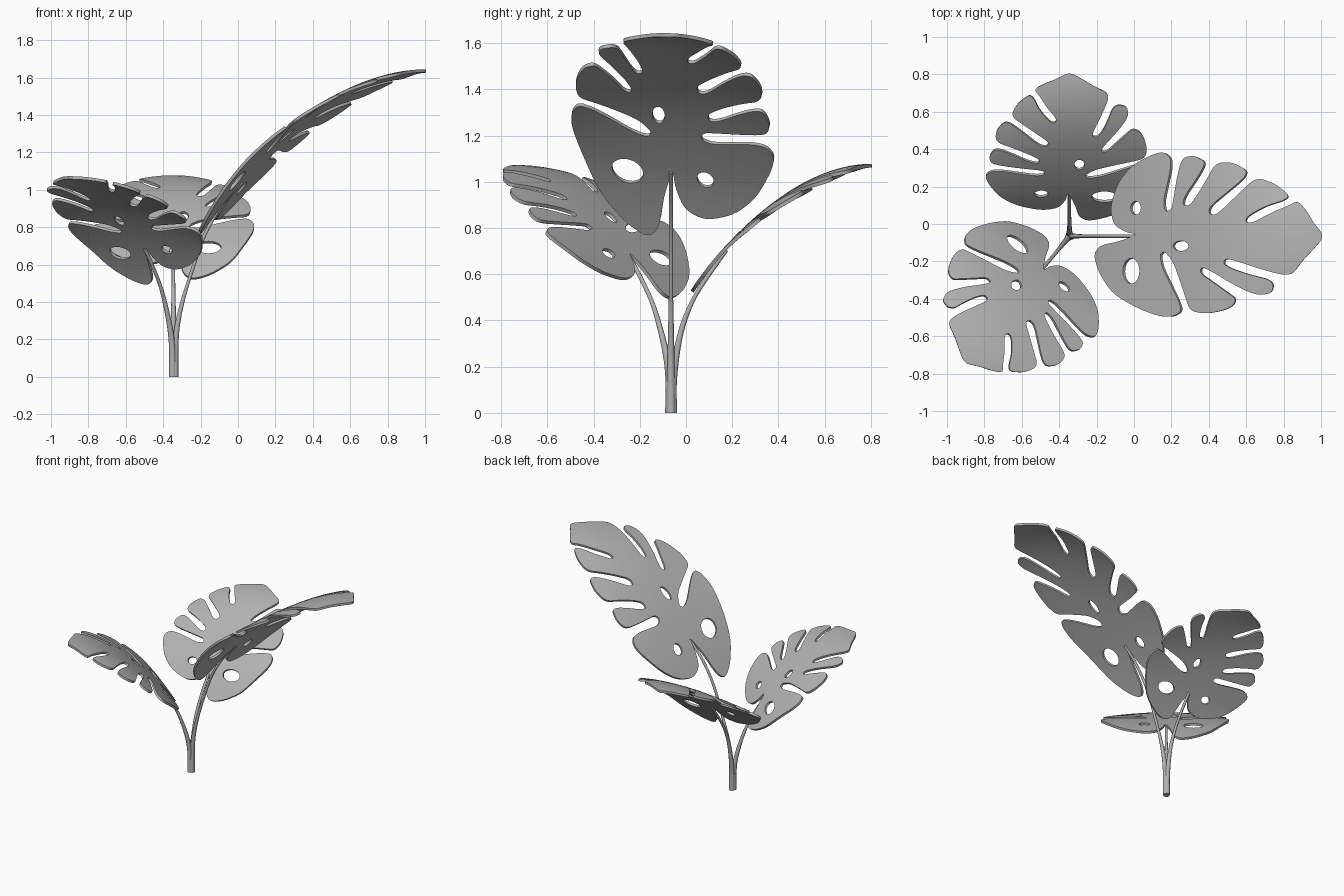
import bpy, bmesh, math
from mathutils import Vector

if "Cube" in bpy.data.objects:
    bpy.data.objects.remove(bpy.data.objects["Cube"])

BASE = Vector((-0.345, -0.065, 0))
mat = bpy.data.materials.new("plant_grey")
mat.diffuse_color = (0.45, 0.45, 0.45, 1)
mat.use_nodes = True
mat.node_tree.nodes["Principled BSDF"].inputs["Base Color"].default_value = mat.diffuse_color

# Leaf outline: (position along the midrib, sideways offset); 0 = stalk joint, 1 = tip
LEFT = [(0, .01), (-.06, .02), (-.125, .06), (-.145, .15), (-.105, .28), (-.03, .375),
        (.08, .435), (.15, .45), (.185, .415),
        (.185, .36), (.165, .27), (.145, .18), (.155, .13), (.19, .14), (.2, .2), (.215, .29),
        (.235, .38), (.255, .42), (.31, .43), (.37, .40),
        (.36, .36), (.315, .29), (.26, .21), (.25, .165), (.285, .16), (.33, .22), (.385, .31),
        (.42, .375), (.46, .395), (.53, .39), (.6, .35),
        (.585, .31), (.5, .24), (.4, .16), (.39, .12), (.43, .11), (.5, .175), (.58, .25),
        (.635, .3), (.68, .305), (.76, .275), (.83, .215),
        (.8, .19), (.7, .16), (.6, .105), (.59, .075), (.63, .07), (.73, .125), (.82, .16),
        (.875, .19), (.925, .13), (.96, .07), (1.02, 0)]
RIGHT = [(.95, -.08), (.9, -.13), (.845, -.205), (.78, -.205),
         (.67, -.175), (.53, -.13), (.48, -.12), (.47, -.15), (.53, -.18), (.63, -.21),
         (.715, -.23), (.745, -.26), (.73, -.305), (.67, -.315), (.61, -.3),
         (.51, -.25), (.4, -.185), (.35, -.165), (.345, -.2), (.42, -.25), (.49, -.3),
         (.54, -.335), (.52, -.375), (.46, -.4), (.37, -.415), (.29, -.40),
         (.265, -.33), (.235, -.24), (.2, -.14), (.15, -.08), (.125, -.1), (.14, -.17),
         (.185, -.26), (.225, -.34), (.245, -.4), (.2, -.43), (.12, -.43), (0, -.385),
         (-.13, -.31), (-.205, -.2), (-.235, -.1), (-.2, -.05), (-.1, -.03), (-.03, -.005)]
# Holes: centre, half sizes
HOLES = [(-.03, -.187, .045, .068), (-.005, .15, .028, .036), (.24, -.053, .042, .027)]


def round_off(pts, times=2, r=0.22):
    """Corner cutting on a closed outline."""
    for _ in range(times):
        out = []
        for i, a in enumerate(pts):
            b = pts[(i + 1) % len(pts)]
            out.append((a[0] + (b[0] - a[0]) * r, a[1] + (b[1] - a[1]) * r))
            out.append((b[0] + (a[0] - b[0]) * r, b[1] + (a[1] - b[1]) * r))
        pts = out
    return pts


def select_only(ob):
    bpy.ops.object.select_all(action='DESELECT')
    ob.select_set(True)
    bpy.context.view_layer.objects.active = ob


def leaf(name, yaw, h0, length, z0, rise, roll):
    bm = bmesh.new()
    loops = [round_off(LEFT + RIGHT)]
    for cx, cy, a, b in HOLES:
        loops.append([(cx + a * math.cos(i * math.tau / 20), cy + b * math.sin(i * math.tau / 20))
                      for i in range(20)])
    for loop in loops:
        vs = [bm.verts.new((p, v, 0)) for p, v in loop]
        for i, v in enumerate(vs):
            bm.edges.new((v, vs[(i + 1) % len(vs)]))
    bmesh.ops.triangle_fill(bm, use_beauty=True, edges=bm.edges[:], normal=(0, 0, 1))
    # Cross and lengthwise cuts so the blade can arch
    cuts = [((-.213 + i * .04, 0, 0), (1, 0, 0)) for i in range(31)]
    cuts += [((0, -.403 + i * .08, 0), (0, 1, 0)) for i in range(11)]
    for co, no in cuts:
        bmesh.ops.bisect_plane(bm, geom=bm.verts[:] + bm.edges[:] + bm.faces[:], dist=1e-4,
                               plane_co=co, plane_no=no)
    bm.normal_update()
    bmesh.ops.reverse_faces(bm, faces=[f for f in bm.faces if f.normal.z < 0])
    # Arch the blade and set it in place
    d = Vector((math.cos(yaw), math.sin(yaw), 0))
    side = Vector((-d.y, d.x, 0))
    for vert in bm.verts:
        p, v = vert.co.x, vert.co.y
        z = z0 + rise * (1 - max(1 - p, 0) ** 1.9) - (0.7 * rise * p * p if p < 0 else 0)
        z -= roll * v * (1 - 0.8 * p) + 0.45 * v * v * max(p, 0)
        vert.co = BASE + d * (h0 + length * p) + side * v + Vector((0, 0, z))
    me = bpy.data.meshes.new(name)
    bm.to_mesh(me)
    bm.free()
    me.materials.append(mat)
    ob = bpy.data.objects.new(name, me)
    bpy.context.collection.objects.link(ob)
    mod = ob.modifiers.new("thickness", 'SOLIDIFY')
    mod.thickness = 0.016
    mod.offset = 0
    select_only(ob)
    bpy.ops.object.modifier_apply(modifier=mod.name)
    bpy.ops.object.shade_smooth_by_angle(angle=math.radians(40))


def catmull(pts, n=6):
    pts = [pts[0]] + pts + [pts[-1]]
    out = []
    for a, b, c, d in zip(pts, pts[1:], pts[2:], pts[3:]):
        for k in range(n):
            t = k / n
            out.append(tuple(.5 * (2 * q + (r - p) * t + (2 * p - 5 * q + 4 * r - s) * t * t
                                   + (3 * q - p - 3 * r + s) * t ** 3)
                             for p, q, r, s in zip(a, b, c, d)))
    return out + [pts[-1]]


def stalk(name, yaw, path):
    """Tapered tube along (outward, height) points."""
    d = Vector((math.cos(yaw), math.sin(yaw), 0))
    pts = catmull(path)
    cu = bpy.data.curves.new(name, 'CURVE')
    cu.dimensions = '3D'
    cu.bevel_depth = 1
    cu.bevel_resolution = 3
    cu.use_fill_caps = True
    sp = cu.splines.new('POLY')
    sp.points.add(len(pts) - 1)
    for pt, (h, z) in zip(sp.points, pts):
        co = BASE + d * h + Vector((0, 0, z))
        pt.co = (*co, 1)
        pt.radius = 0.0095 + 0.011 * max(0, 1 - z / 0.5)
    ob = bpy.data.objects.new(name, cu)
    bpy.context.collection.objects.link(ob)
    cu.materials.append(mat)
    select_only(ob)
    bpy.ops.object.convert(target='MESH')
    bpy.ops.object.shade_smooth_by_angle(angle=math.radians(50))


YAW_C = math.radians(230.5)
# Large leaf to the right, two shorter leaves to the back and front left
leaf("large_leaf", 0, .365, .98, 1.05, .585, .2)
leaf("back_leaf", math.pi / 2, .235, .63, .71, .36, 0)
leaf("front_leaf", YAW_C, .235, .635, .69, .375, 0)

stalk("large_stalk", 0, [(.007, 0), (.01, .15), (.02, .27), (.05, .41), (.1, .57),
                         (.165, .755), (.26, .92), (.37, 1.045)])
stalk("back_stalk", math.pi / 2, [(.007, 0), (.01, .15), (.038, .33), (.08, .455),
                                  (.135, .555), (.24, .705)])
stalk("front_stalk", YAW_C, [(.007, 0), (.01, .15), (.034, .28), (.093, .45),
                             (.16, .57), (.24, .685)])
